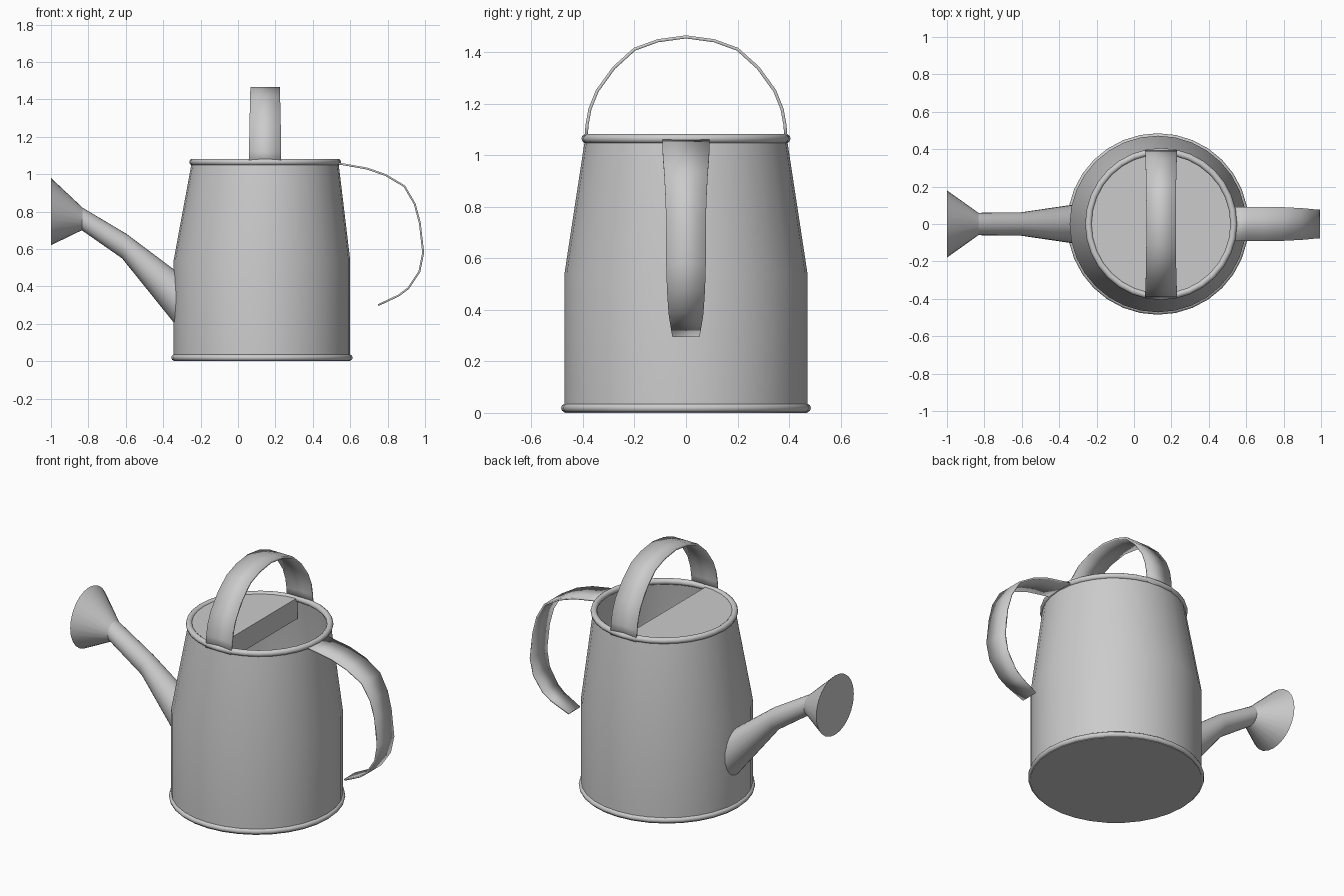
import bpy, bmesh
from math import sin, cos, pi, asin, radians

if "Cube" in bpy.data.objects:
    bpy.data.objects.remove(bpy.data.objects["Cube"])

SIDES = 32


def make(name, bm, angle=35):
    bmesh.ops.recalc_face_normals(bm, faces=bm.faces)
    mesh = bpy.data.meshes.new(name)
    bm.to_mesh(mesh)
    bm.free()
    ob = bpy.data.objects.new(name, mesh)
    bpy.context.collection.objects.link(ob)
    bpy.ops.object.select_all(action='DESELECT')
    ob.select_set(True)
    bpy.context.view_layer.objects.active = ob
    bpy.ops.object.shade_smooth_by_angle(angle=radians(angle))
    return ob


def loft(name, rings, n, cap_start=True, cap_end=True, angle=35):
    """Skin a list of closed rings, each a list of n points."""
    bm = bmesh.new()
    vs = [[bm.verts.new(p) for p in ring] for ring in rings]
    for a, b in zip(vs, vs[1:]):
        for i in range(n):
            j = (i + 1) % n
            bm.faces.new((a[i], a[j], b[j], b[i]))
    if cap_start:
        bm.faces.new(vs[0])
    if cap_end:
        bm.faces.new(vs[-1])
    return make(name, bm, angle)


def circle(cx, z, r):
    return [(cx + r * cos(2 * pi * i / SIDES), r * sin(2 * pi * i / SIDES), z)
            for i in range(SIDES)]


def strap(name, path, widths, axis, centre, thickness):
    """Flat band along a 2D path; its width runs along the given axis."""
    bm = bmesh.new()
    rows = []
    for (u, z), w in zip(path, widths):
        pts = [(centre + s * w, u, z) if axis == 'X' else (u, centre + s * w, z)
               for s in (-1, 1)]
        rows.append([bm.verts.new(p) for p in pts])
    for a, b in zip(rows, rows[1:]):
        bm.faces.new((a[0], a[1], b[1], b[0]))
    ob = make(name, bm)
    mod = ob.modifiers.new("thickness", 'SOLIDIFY')
    mod.thickness = thickness
    mod.offset = 0
    return ob


# Can body: outer wall, rim, inner wall and inner floor in one skin
profile = [(.128, 0, .472), (.128, .54, .472), (.145, 1.065, .392),
           (.145, 1.065, .382), (.128, .54, .462), (.128, .012, .462)]
loft("can_body", [circle(*p) for p in profile], SIDES, angle=30)

# Rolled beads round the base and the mouth
for name, x, z, major, minor in (("base_bead", .128, .019, .468, .017),
                                 ("rim_bead", .145, 1.065, .388, .018)):
    bpy.ops.mesh.primitive_torus_add(major_segments=SIDES, minor_segments=10,
                                     major_radius=major, minor_radius=minor,
                                     location=(x, 0, z))
    bpy.context.object.name = name
    bpy.ops.object.shade_smooth()

# Half cover over the spout side, with a lip folded down along its straight edge
edge, cx, r = .13, .145, .386
a0 = pi / 2 + asin((cx - edge) / r)
arc = [a0 + (2 * pi - 2 * a0) * i / 18 for i in range(19)]
bm = bmesh.new()
top = [bm.verts.new((cx + r * cos(a), r * sin(a), 1.072)) for a in arc]
bm.faces.new(top)
low = [bm.verts.new((edge, v.co.y, .945)) for v in (top[0], top[-1])]
bm.faces.new((top[0], top[-1], low[1], low[0]))
make("half_cover", bm)

# Carrying handle arching over the mouth
half = [(.390, 1.05), (.384, 1.12), (.373, 1.18), (.345, 1.25), (.28, 1.34),
        (.20, 1.412), (.11, 1.445)]
path = half + [(0, 1.46)] + [(-y, z) for y, z in reversed(half)]
widths = [.085 - .006 * max(0, (z - 1.2) / .26) for _, z in path]
strap("top_handle", path, widths, 'X', .145, .012)

# Pouring handle at the back
path = [(.53, 1.058), (.60, 1.046), (.69, 1.03), (.79, .995), (.89, .935),
        (.945, .84), (.972, .74), (.99, .58), (.97, .48), (.91, .39),
        (.86, .352), (.75, .30)]
widths = [.092, .091, .091, .09, .085, .08, .077, .077, .074, .068, .062, .053]
strap("back_handle", path, widths, 'Y', 0, .01)


# Spout and rose: each ring has a top point, a bottom point and a half width
def tilted(top, bottom, w, n=24):
    mx, mz = (top[0] + bottom[0]) / 2, (top[1] + bottom[1]) / 2
    hx, hz = (top[0] - bottom[0]) / 2, (top[1] - bottom[1]) / 2
    return [(mx + hx * cos(t), w * sin(t), mz + hz * cos(t))
            for t in (2 * pi * i / n for i in range(n))]


neck = ((-.83, .82), (-.835, .70), .06)
loft("spout", [tilted((-.322, .475), (-.322, .18), .104),
               tilted((-.595, .68), (-.62, .55), .062),
               tilted(*neck)], 24, cap_start=False, cap_end=False, angle=45)
loft("rose", [tilted(*neck), tilted((-1, .98), (-1, .62), .18)], 24,
     cap_start=False)
